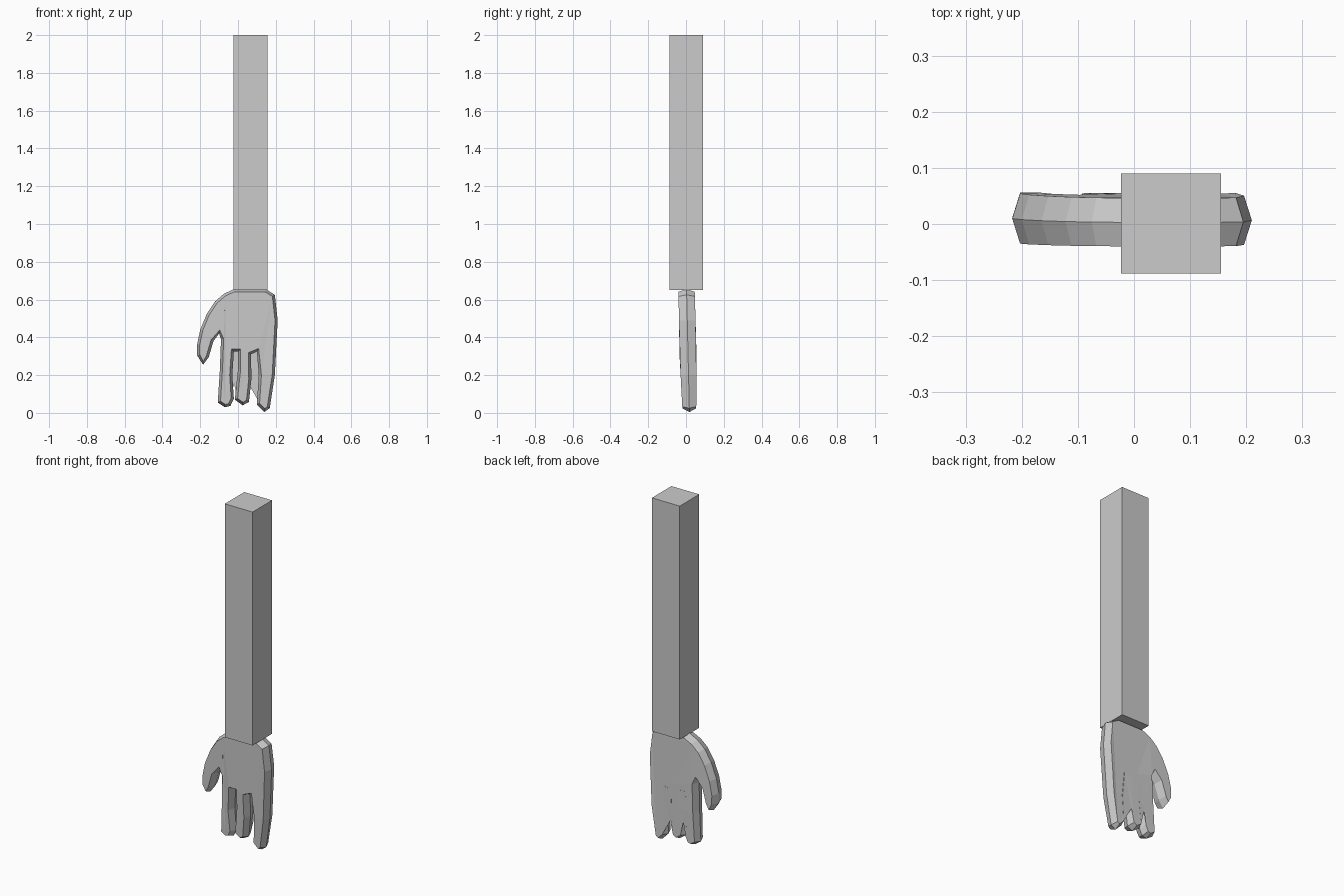
import bpy, bmesh
from mathutils import Vector

if "Cube" in bpy.data.objects:
    bpy.data.objects.remove(bpy.data.objects["Cube"])


def finish(bm, name):
    bmesh.ops.recalc_face_normals(bm, faces=bm.faces[:])
    mesh = bpy.data.meshes.new(name)
    bm.to_mesh(mesh)
    bm.free()
    obj = bpy.data.objects.new(name, mesh)
    bpy.context.collection.objects.link(obj)
    return obj


def lerp_table(z, table):
    """Piecewise linear lookup over (z, value) pairs."""
    if z <= table[0][0]:
        return table[0][1]
    for (z0, a), (z1, b) in zip(table, table[1:]):
        if z <= z1:
            return a + (b - a) * (z - z0) / (z1 - z0)
    return table[-1][1]


def inset(points, d):
    """Mitred inward offset of a counter-clockwise outline."""
    out = []
    for i, p in enumerate(points):
        a = (p - points[i - 1]).normalized()
        b = (points[(i + 1) % len(points)] - p).normalized()
        na, nb = Vector((-a.y, a.x)), Vector((-b.y, b.x))
        m = (na + nb).normalized()
        out.append(p + m * d / max(m.dot(na), 0.75))
    return out


# Forearm: square bar
bm = bmesh.new()
bmesh.ops.create_cube(bm, size=1)
bmesh.ops.scale(bm, vec=(0.178, 0.178, 1.35), verts=bm.verts)
bmesh.ops.translate(bm, vec=(0.066, 0.001, 1.325), verts=bm.verts)
finish(bm, "forearm")

# Hand silhouette at its mid ridge: thumb, three fingers, outer side
outline = [Vector(p) for p in [
    (-0.023, 0.655), (-0.075, 0.63), (-0.122, 0.59), (-0.165, 0.525), (-0.2, 0.44),
    (-0.217, 0.36), (-0.217, 0.305), (-0.185, 0.255), (-0.155, 0.295),
    (-0.13, 0.38), (-0.1, 0.42), (-0.09, 0.39), (-0.096, 0.23),
    (-0.107, 0.055), (-0.07, 0.03), (-0.04, 0.037), (-0.022, 0.075),
    (-0.03, 0.2), (-0.022, 0.325), (0.0, 0.325), (0.0, 0.23),
    (-0.017, 0.07), (0.025, 0.04), (0.058, 0.058), (0.071, 0.18),
    (0.069, 0.31), (0.1, 0.325), (0.11, 0.2), (0.1, 0.045),
    (0.14, 0.005), (0.168, 0.025), (0.195, 0.2), (0.21, 0.49),
    (0.195, 0.625), (0.147, 0.655)]]
inner = inset(outline, 0.014)

# Front, ridge and back depth along the hand
front = [(0, -0.018), (0.3, -0.034), (0.65, -0.04)]
ridge = [(0, 0.018), (0.65, 0.003)]
back = [(0, 0.054), (0.3, 0.056), (0.65, 0.046)]

bm = bmesh.new()
rings = [[bm.verts.new((p.x, lerp_table(p.y, depth), p.y)) for p in pts]
         for pts, depth in ((inner, front), (outline, ridge), (inner, back))]
n = len(outline)
for r0, r1 in zip(rings, rings[1:]):
    for i in range(n):
        j = (i + 1) % n
        bm.faces.new((r0[i], r0[j], r1[j], r1[i]))
caps = [bm.faces.new(rings[0]), bm.faces.new(rings[2])]
bmesh.ops.triangulate(bm, faces=caps, ngon_method='EAR_CLIP')
finish(bm, "hand")
